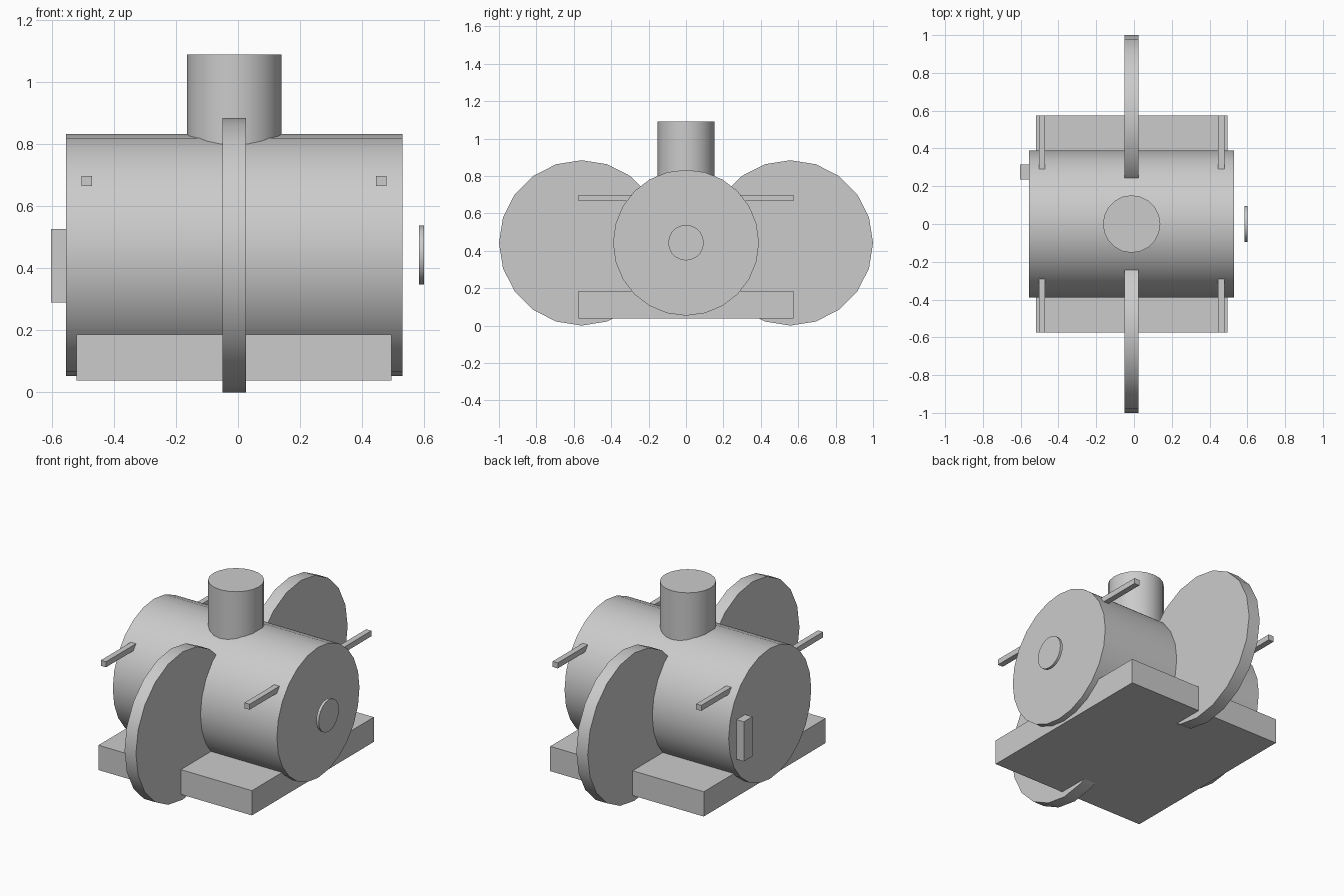
import bpy
import math

if "Cube" in bpy.data.objects:
    bpy.data.objects.remove(bpy.data.objects["Cube"])

CX = -0.0125  # the body is slightly off centre because of the end fittings


def smooth(obj):
    bpy.ops.object.select_all(action='DESELECT')
    obj.select_set(True)
    bpy.context.view_layer.objects.active = obj
    bpy.ops.object.shade_smooth_by_angle(angle=math.radians(40))


def box(name, x, y, z):
    """Box from (min, max) ranges on each axis."""
    bpy.ops.mesh.primitive_cube_add(size=1, location=[sum(r) / 2 for r in (x, y, z)])
    obj = bpy.context.object
    obj.name = name
    obj.scale = [r[1] - r[0] for r in (x, y, z)]
    bpy.ops.object.transform_apply(location=False, rotation=False, scale=True)
    return obj


def cylinder(name, radius, depth, loc, sides, along_x=True):
    bpy.ops.mesh.primitive_cylinder_add(vertices=sides, radius=radius, depth=depth, location=loc)
    obj = bpy.context.object
    obj.name = name
    if along_x:
        obj.rotation_euler = (0, math.pi / 2, 0)
        bpy.ops.object.transform_apply(location=False, rotation=True, scale=False)
    smooth(obj)
    return obj


# Main drum and chimney
cylinder("drum", 0.39, 1.085, (CX, 0, 0.443), 24)
cylinder("chimney", 0.152, 0.37, (CX, 0, 0.905), 20, along_x=False)

# Base plate
box("base_plate", (-0.52, 0.495), (-0.575, 0.575), (0.038, 0.186))

# Side wheels and handle bars, mirrored front to back
for side, label in ((-1, "front"), (1, "back")):
    cylinder(f"{label}_wheel", 0.442, 0.075, (CX, side * 0.558, 0.442), 20)
    for x, end in ((-0.487, "left"), (0.462, "right")):
        ys = sorted((side * 0.28, side * 0.575))
        box(f"{label}_{end}_bar", (x - 0.017, x + 0.017), ys, (0.665, 0.698))

# End fittings
cylinder("end_disc", 0.095, 0.016, (0.592, 0, 0.443), 20)
box("end_block", (-0.603, -0.55), (0.235, 0.315), (0.29, 0.527))
